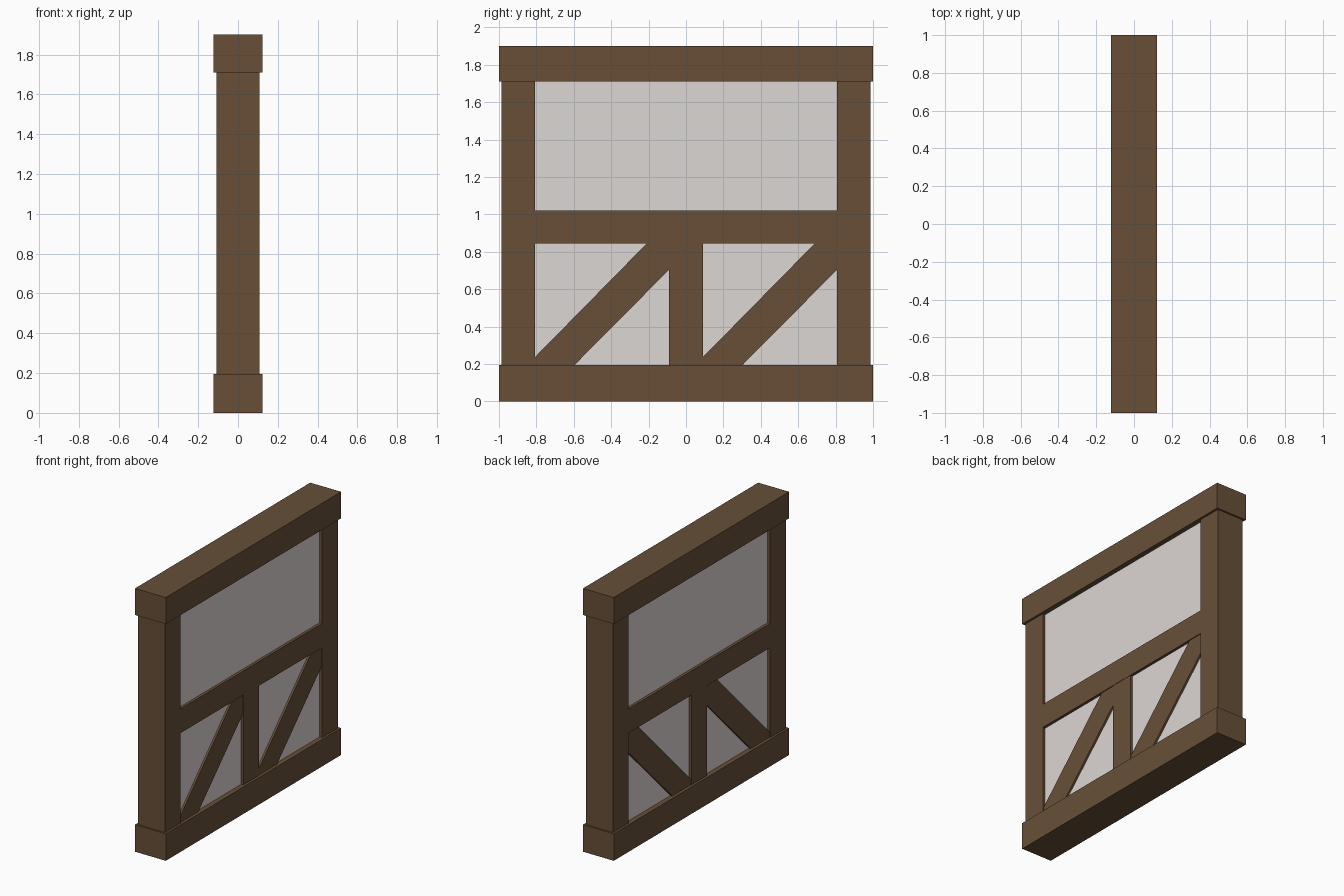
import bpy, bmesh

if "Cube" in bpy.data.objects:
    bpy.data.objects.remove(bpy.data.objects["Cube"])


def material(name, color):
    m = bpy.data.materials.new(name)
    m.diffuse_color = (*color, 1)
    m.use_nodes = True
    m.node_tree.nodes["Principled BSDF"].inputs["Base Color"].default_value = m.diffuse_color
    return m


WOOD = material("dark_wood", (0.135, 0.078, 0.039))
PLASTER = material("pale_plaster", (0.72, 0.68, 0.66))


def slab(name, outline, half, mat):
    """Extrude a (y, z) outline symmetrically along x."""
    bm = bmesh.new()
    face = bm.faces.new([bm.verts.new((-half, y, z)) for y, z in outline])
    ext = bmesh.ops.extrude_face_region(bm, geom=[face])
    new = [v for v in ext["geom"] if isinstance(v, bmesh.types.BMVert)]
    bmesh.ops.translate(bm, verts=new, vec=(2 * half, 0, 0))
    bmesh.ops.recalc_face_normals(bm, faces=bm.faces)
    mesh = bpy.data.meshes.new(name)
    bm.to_mesh(mesh)
    bm.free()
    mesh.materials.append(mat)
    obj = bpy.data.objects.new(name, mesh)
    bpy.context.collection.objects.link(obj)
    return obj


def beam(name, y0, y1, z0, z1, half, mat=WOOD):
    return slab(name, [(y0, z0), (y1, z0), (y1, z1), (y0, z1)], half, mat)


# Sill and top plate, the widest timbers
beam("bottom_beam", -1, 1, 0, 0.195, 0.123)
beam("top_beam", -1, 1, 1.71, 1.902, 0.123)

# Corner posts
beam("left_post", -0.987, -0.808, 0.195, 1.71, 0.107)
beam("right_post", 0.808, 0.987, 0.195, 1.71, 0.107)

# Middle rail and short stud
beam("middle_rail", -0.808, 0.808, 0.845, 1.02, 0.107)
beam("centre_stud", -0.09, 0.09, 0.195, 0.845, 0.105)

# Diagonal braces, trimmed to fit each lower bay
for name, y in (("left_brace", -0.808), ("right_brace", 0.09)):
    slab(name, [(y, 0.195), (y + 0.212, 0.195), (y + 0.718, 0.705),
                (y + 0.718, 0.845), (y + 0.598, 0.845), (y, 0.237)], 0.101, WOOD)

# Plaster infill, set back from the timbers
beam("upper_panel", -0.808, 0.808, 1.02, 1.71, 0.087, PLASTER)
beam("lower_left_panel", -0.808, -0.09, 0.195, 0.845, 0.087, PLASTER)
beam("lower_right_panel", 0.09, 0.808, 0.195, 0.845, 0.087, PLASTER)
